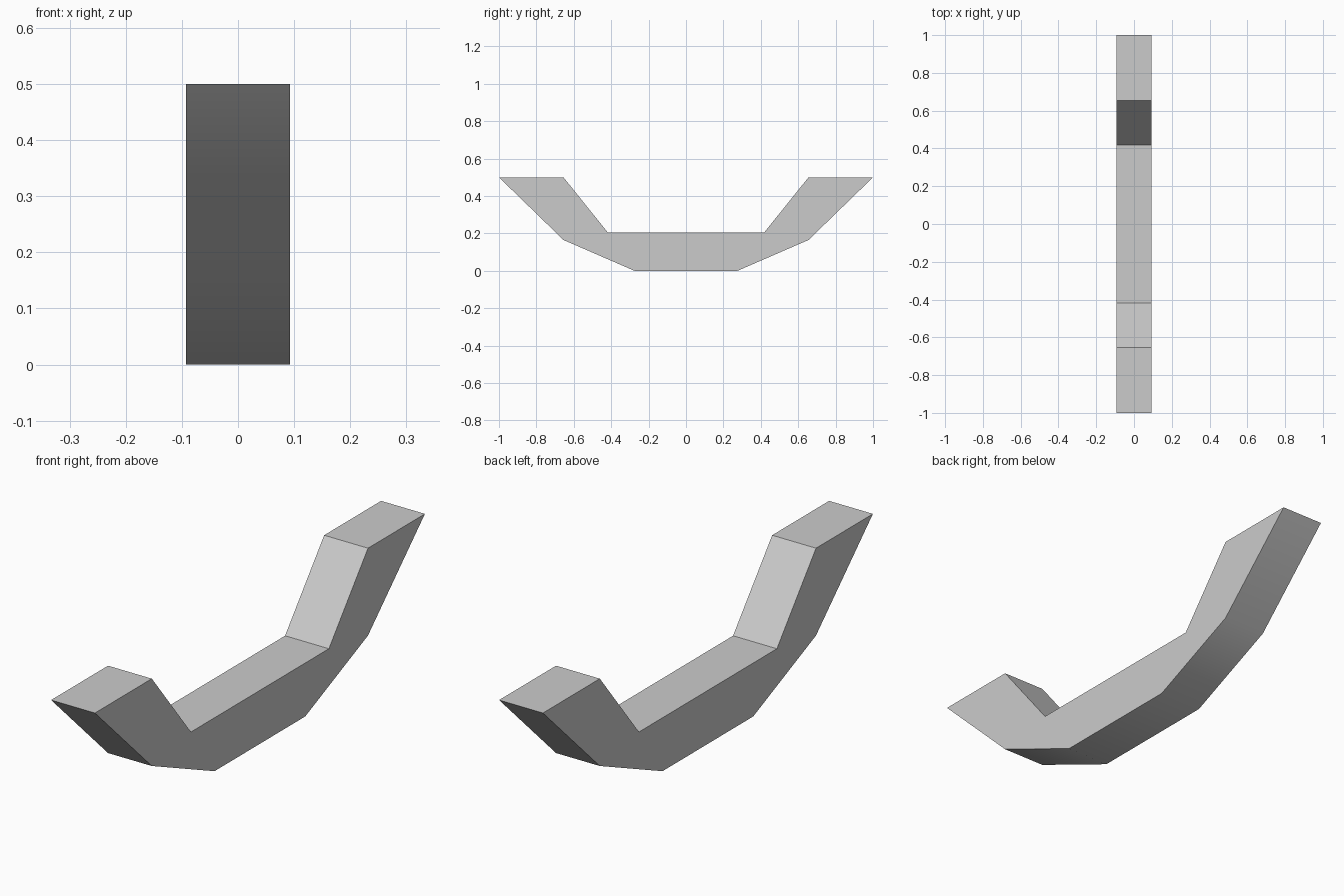
import bpy, bmesh

if "Cube" in bpy.data.objects:
    bpy.data.objects.remove(bpy.data.objects["Cube"])

# Plain grey material
grey = bpy.data.materials.new("light grey")
grey.diffuse_color = (0.6, 0.6, 0.6, 1.0)
grey.use_nodes = True
grey.node_tree.nodes["Principled BSDF"].inputs["Base Color"].default_value = grey.diffuse_color

# Half of the side profile (y, z), from bottom centre round to the inner floor
HALF_WIDTH = 0.093
half = [(0.275, 0.0), (0.655, 0.165), (1.0, 0.5), (0.655, 0.5), (0.418, 0.205)]
profile = half + [(-y, z) for y, z in reversed(half)]

# Curved cradle beam: profile extruded across x
bm = bmesh.new()
face = bm.faces.new([bm.verts.new((-HALF_WIDTH, y, z)) for y, z in profile])
ext = bmesh.ops.extrude_face_region(bm, geom=[face], use_keep_orig=True)
moved = [g for g in ext["geom"] if isinstance(g, bmesh.types.BMVert)]
bmesh.ops.translate(bm, verts=moved, vec=(2 * HALF_WIDTH, 0, 0))
bmesh.ops.recalc_face_normals(bm, faces=bm.faces)
mesh = bpy.data.meshes.new("cradle_beam")
bm.to_mesh(mesh)
bm.free()
mesh.materials.append(grey)
beam = bpy.data.objects.new("cradle_beam", mesh)
bpy.context.collection.objects.link(beam)

# Smooth the gently bent underside, keep other edges sharp
bpy.context.view_layer.objects.active = beam
beam.select_set(True)
bpy.ops.object.shade_smooth_by_angle(angle=0.5236)
